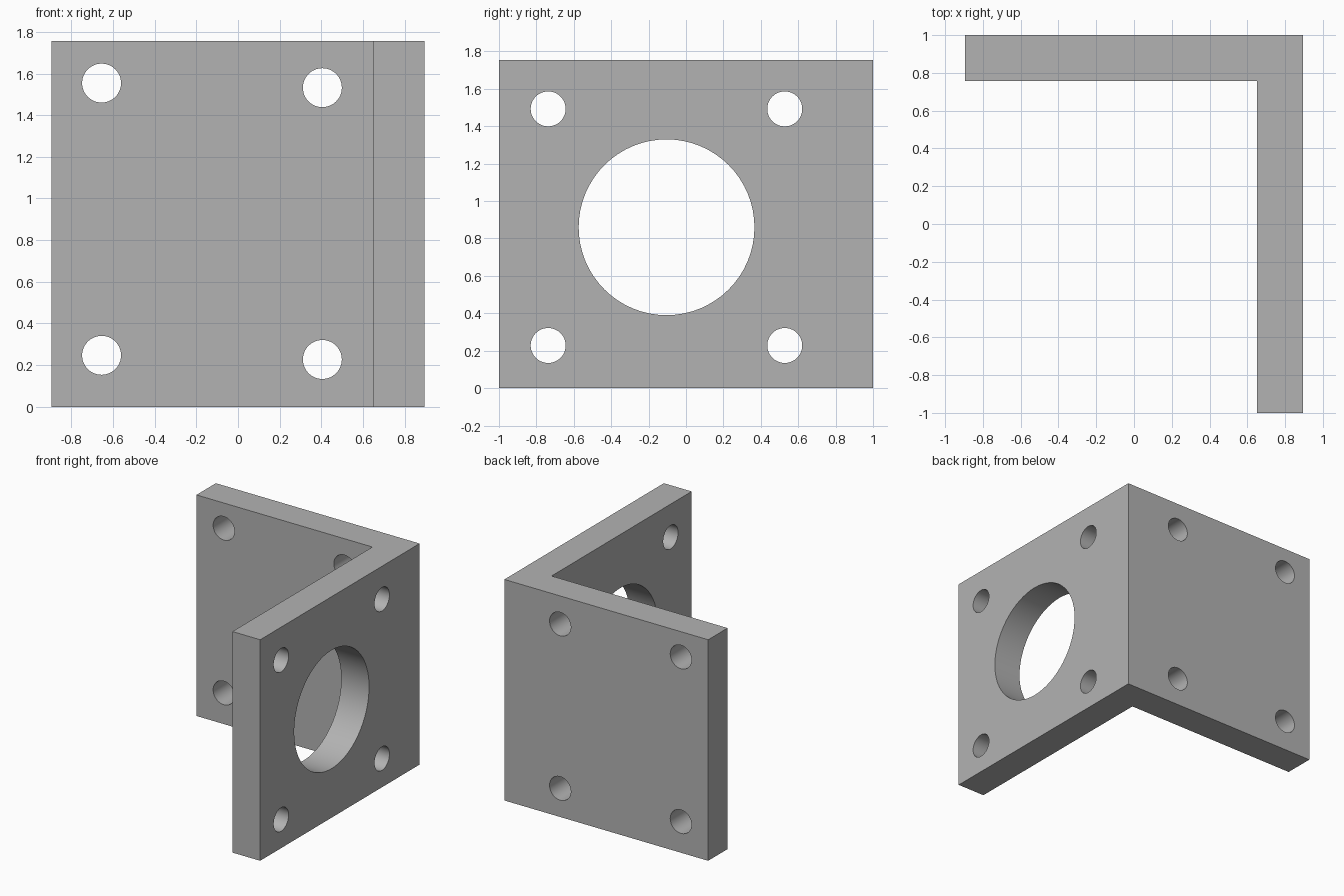
import bpy
import bmesh
from math import pi, radians
from mathutils import Matrix, Vector

cube = bpy.data.objects.get("Cube")
if cube:
    bpy.data.objects.remove(cube, do_unlink=True)

# Overall sizes
HALF_X, HALF_Y, HEIGHT = 0.895, 1.0, 1.755
INNER_X, INNER_Y = 0.651, 0.757
BOLT_R, BORE_R = 0.0935, 0.47

grey = bpy.data.materials.new("plain_grey")
grey.use_nodes = True
colour = (0.45, 0.45, 0.45, 1)
grey.diffuse_color = colour
grey.node_tree.nodes["Principled BSDF"].inputs["Base Color"].default_value = colour


def new_object(name, bm):
    bmesh.ops.recalc_face_normals(bm, faces=bm.faces)
    mesh = bpy.data.meshes.new(name)
    bm.to_mesh(mesh)
    bm.free()
    mesh.materials.append(grey)
    obj = bpy.data.objects.new(name, mesh)
    bpy.context.collection.objects.link(obj)
    return obj


def add_drill(bm, centre, radius, axis, sides):
    turn = Matrix.Rotation(pi / 2, 4, "Y" if axis == "X" else "X")
    bmesh.ops.create_cone(bm, cap_ends=True, segments=sides, radius1=radius,
                          radius2=radius, depth=0.5,
                          matrix=Matrix.Translation(centre) @ turn)


# L-shaped bracket body, extruded from its plan
bm = bmesh.new()
plan = [(-HALF_X, HALF_Y), (-HALF_X, INNER_Y), (INNER_X, INNER_Y),
        (INNER_X, -HALF_Y), (HALF_X, -HALF_Y), (HALF_X, HALF_Y)]
base = bm.faces.new([bm.verts.new((x, y, 0)) for x, y in plan])
top = bmesh.ops.extrude_face_region(bm, geom=[base])["geom"]
bmesh.ops.translate(bm, vec=Vector((0, 0, HEIGHT)),
                    verts=[v for v in top if isinstance(v, bmesh.types.BMVert)])
bracket = new_object("angle_bracket", bm)

# Drills for the bolt holes and the large bore
bm = bmesh.new()
plate_x, plate_y = (INNER_X + HALF_X) / 2, (INNER_Y + HALF_Y) / 2
for x, low, high in ((-0.655, 0.247, 1.554), (0.405, 0.227, 1.532)):
    for z in (low, high):
        add_drill(bm, (x, plate_y, z), BOLT_R, "Y", 48)
for y in (-0.737, 0.528):
    for z in (0.228, 1.493):
        add_drill(bm, (plate_x, y, z), BOLT_R, "X", 48)
add_drill(bm, (plate_x, -0.104, 0.86), BORE_R, "X", 64)
drills = new_object("hole_cutters", bm)
drills.hide_render = True
drills.hide_viewport = True
drills.display_type = "WIRE"

# Cut the holes
cut = bracket.modifiers.new("holes", "BOOLEAN")
cut.operation = "DIFFERENCE"
cut.solver = "EXACT"
cut.object = drills
bpy.ops.object.select_all(action="DESELECT")
bpy.context.view_layer.objects.active = bracket
bracket.select_set(True)
bpy.ops.object.modifier_apply(modifier=cut.name)
bpy.data.objects.remove(drills, do_unlink=True)

# Smooth hole walls, crisp edges
bpy.ops.object.shade_smooth_by_angle(angle=radians(30))
